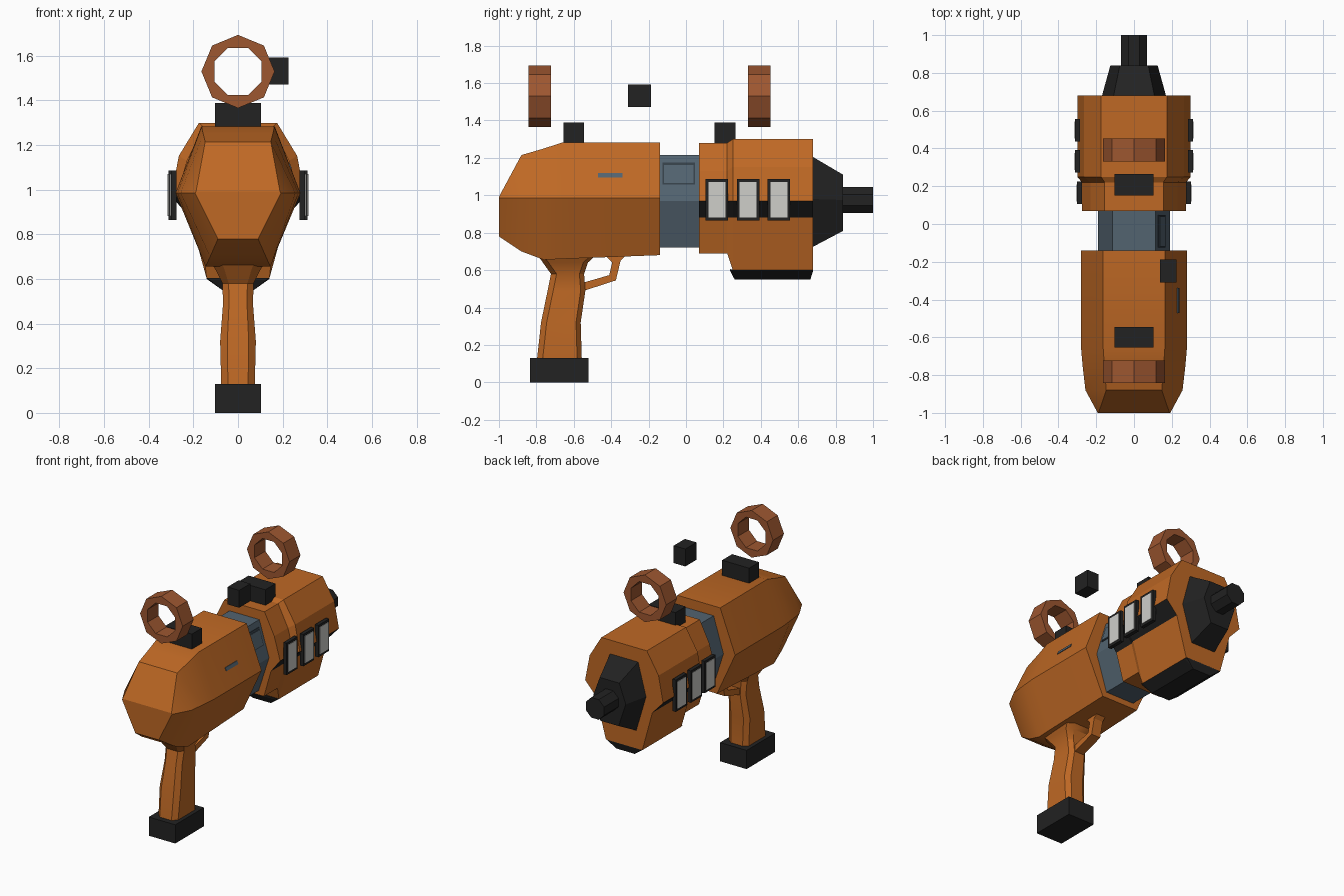
import bpy, bmesh, math

if "Cube" in bpy.data.objects:
    bpy.data.objects.remove(bpy.data.objects["Cube"])


def material(name, rgb):
    m = bpy.data.materials.new(name)
    m.diffuse_color = (*rgb, 1)
    m.use_nodes = True
    m.node_tree.nodes["Principled BSDF"].inputs["Base Color"].default_value = m.diffuse_color
    return m


ORANGE = material("orange shell", (0.52, 0.14, 0.018))
RUST = material("rust ring", (0.34, 0.095, 0.03))
BLACK = material("black rubber", (0.016, 0.016, 0.016))
STEEL = material("blue steel", (0.085, 0.125, 0.16))
DARK = material("dark steel", (0.035, 0.05, 0.065))
LIGHT = material("pale panel", (0.62, 0.62, 0.59))


def make(name, verts, faces, mats, rule=None, smooth=False):
    """Create an object; rule(face) gives the material index."""
    bm = bmesh.new()
    vs = [bm.verts.new(v) for v in verts]
    for f in faces:
        bm.faces.new([vs[i] for i in f])
    bmesh.ops.recalc_face_normals(bm, faces=bm.faces)
    if rule:
        for f in bm.faces:
            f.material_index = rule(f)
    me = bpy.data.meshes.new(name)
    bm.to_mesh(me)
    bm.free()
    for m in mats:
        me.materials.append(m)
    ob = bpy.data.objects.new(name, me)
    bpy.context.collection.objects.link(ob)
    if smooth:
        bpy.ops.object.select_all(action='DESELECT')
        ob.select_set(True)
        bpy.context.view_layer.objects.active = ob
        bpy.ops.object.shade_smooth_by_angle(angle=math.radians(25))
    return ob


def loft(name, rings, mats, rule=None, smooth=False):
    """Skin a list of equal-length rings and cap both ends."""
    n = len(rings[0])
    verts = [p for r in rings for p in r]
    faces = [[k * n + i, k * n + (i + 1) % n, (k + 1) * n + (i + 1) % n, (k + 1) * n + i]
             for k in range(len(rings) - 1) for i in range(n)]
    faces += [list(range(n)), list(range(len(verts) - n, len(verts)))]
    return make(name, verts, faces, mats, rule, smooth)


def section(y, half):
    """Symmetric ring at depth y from right-side (x, z) points, top to bottom."""
    return [(x, y, z) for x, z in half] + [(-x, y, z) for x, z in reversed(half)]


def box(name, x, y, z, mat):
    return loft(name, [[(a, y[0], z[0]), (a, y[1], z[0]), (a, y[1], z[1]), (a, y[0], z[1])]
                       for a in x], [mat])


# Rear shell: six-sided body tapering to the back
loft("rear_shell", [
    section(-1.0, [(.188, .992), (.192, .985), (.09, .78)]),
    section(-.88, [(.147, 1.215), (.257, .985), (.125, .70)]),
    section(-.76, [(.156, 1.25), (.271, .985), (.145, .655)]),
    section(-.66, [(.163, 1.283), (.28, .985), (.145, .66)]),
    section(-.14, [(.165, 1.283), (.28, .985), (.14, .68)]),
], [ORANGE], smooth=True)

# Steel collar joining the two shells
loft("steel_collar", [section(y, [(.115, 1.215), (.19, .97), (.11, .72)])
                      for y in (-.16, .09)], [STEEL])

# Front shell with a dark side groove
small = [(.155, 1.28), (.23, 1.13), (.275, .97), (.205, .88), (.15, .69)]
large = [(.175, 1.30), (.265, 1.152), (.30, .97), (.217, .88), (.14, .60)]


def groove(f):
    c = f.calc_center_median()
    return 1 if .9 < c.z < .95 and abs(c.x) > .2 else 0


loft("front_shell", [section(.07, small), section(.22, small),
                     section(.25, large), section(.68, large)], [ORANGE, BLACK], groove)

# Black keel under the front shell
tip = [(.14, .605), (.13, .598)]
keel = [(.14, .60), (.07, .55)]
loft("front_keel", [section(.235, tip), section(.26, keel),
                    section(.665, keel), section(.68, tip)], [BLACK])

# Tapered nose and octagonal barrel
loft("nose", [section(.67, [(.11, 1.21), (.172, .98), (.095, .72)]),
              section(.84, [(.075, 1.11), (.125, .975), (.07, .81)])], [BLACK])
R = .07 / math.cos(math.pi / 8)
loft("barrel", [[(R * math.cos(a), y, .974 + R * math.sin(a))
                 for a in [math.pi / 8 + i * math.pi / 4 for i in range(8)]]
                for y in (.83, 1.0)], [BLACK])

# Framed pale panels on both sides
for s, side in ((1, "right"), (-1, "left")):
    for i, y in enumerate((.105, .272, .437)):
        x = .301 if i == 0 else .312
        box(f"panel_frame_{side}_{i}", (s * (x - .025), s * x), (y, y + .12), (.865, 1.087), BLACK)
        box(f"panel_face_{side}_{i}", (s * x, s * (x + .003)),
            (y + .015, y + .105), (.882, 1.07), LIGHT)


# Thin plates lying on the sloping right side
def sloped_plate(name, y, top, low, d, mat):
    loft(name, [[(top[0] - .004, v, top[1]), (top[0] + d, v, top[1] + d * .3),
                 (low[0] + d, v, low[1] + d * .3), (low[0] - .004, v, low[1])] for v in y], [mat])


sloped_plate("collar_plate_edge", (-.125, .047), (.127, 1.175), (.163, 1.058), .003, DARK)
sloped_plate("collar_plate", (-.118, .04), (.131, 1.16), (.161, 1.065), .006, STEEL)
sloped_plate("shell_slot", (-.47, -.34), (.229, 1.117), (.238, 1.095), .003, STEEL)


# Grip: chamfered column lofted upward
def grip_ring(z, y0, y1, w):
    half = [(w * .6, y0), (w, y0 + .03), (w, y1 - .025), (w * .6, y1)]
    return [(x, y, z) for x, y in half] + [(-x, y, z) for x, y in reversed(half)]


loft("grip", [grip_ring(.12, -.797, -.557, .075), grip_ring(.32, -.775, -.563, .08),
              grip_ring(.49, -.74, -.538, .067), grip_ring(.58, -.722, -.545, .07),
              grip_ring(.64, -.765, -.525, .10), grip_ring(.69, -.80, -.47, .13)],
     [ORANGE], smooth=True)
box("grip_base", (-.102, .102), (-.835, -.52), (0, .13), BLACK)

# Trigger guard: bent strip from paired outer and inner points
outer = [(-.56, .485), (-.375, .545), (-.35, .65), (-.30, .70)]
inner = [(-.56, .53), (-.41, .573), (-.395, .64), (-.45, .70)]
loft("trigger_guard", [[(.035, *o), (-.035, *o), (-.035, *n), (.035, *n)]
                       for o, n in zip(outer, inner)], [ORANGE])


# Sight rings: octagonal outside, turned octagon inside
def sight_ring(name, y0, y1):
    def ring(r, turn, y):
        return [(r * math.cos((i + turn) * math.pi / 4), y,
                 1.53 + r * math.sin((i + turn) * math.pi / 4)) for i in range(8)]
    verts = ring(.164, 0, y0) + ring(.115, .5, y0) + ring(.164, 0, y1) + ring(.115, .5, y1)
    faces = []
    for i in range(8):
        j = (i + 1) % 8
        for b in (0, 16):
            faces += [[b + i, b + j, b + 8 + i], [b + j, b + 8 + j, b + 8 + i]]
        faces += [[i, j, 16 + j, 16 + i], [8 + i, 8 + j, 24 + j, 24 + i]]
    make(name, verts, faces, [RUST])


sight_ring("rear_sight_ring", -.842, -.722)
sight_ring("front_sight_ring", .332, .452)

# Top mounts and the separate side block
box("rear_mount", (-.104, .104), (-.655, -.545), (1.27, 1.388), BLACK)
box("front_mount", (-.104, .104), (.152, .265), (1.27, 1.388), BLACK)
box("side_block", (.137, .226), (-.31, -.188), (1.472, 1.593), BLACK)
